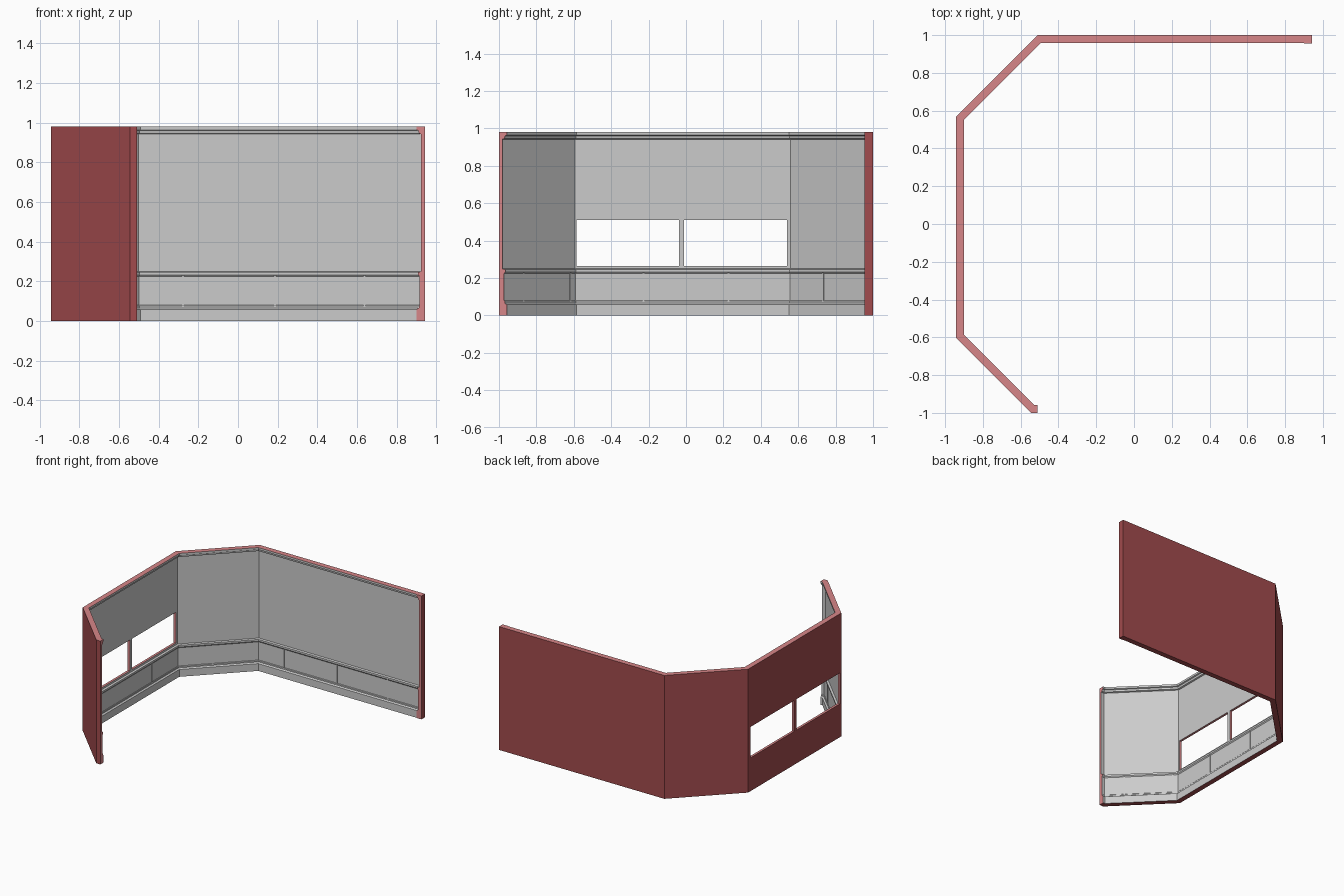
import bpy, bmesh
from mathutils import Vector, Matrix

if "Cube" in bpy.data.objects:
    bpy.data.objects.remove(bpy.data.objects["Cube"])

# Outer footprint of the wall, and (depth, height) of its moulded inner face
PATH = [Vector(p) for p in [(0.943, 0.955), (0.943, 1.0), (-0.51, 1.0), (-0.943, 0.567),
                            (-0.943, -0.602), (-0.545, -1.0), (-0.51, -1.0)]]
PROFILE = [(0, 0), (.042, 0), (.042, .058), (.031, .066), (.031, .076), (.028, .08),
           (.028, .224), (.031, .228), (.034, .232), (.034, .246), (.019, .250),
           (.019, .942), (.030, .946), (.033, .960), (.042, .964), (.042, .98), (0, .98)]


def material(name, col):
    m = bpy.data.materials.new(name)
    m.diffuse_color = (*col, 1)
    m.use_nodes = True
    m.node_tree.nodes["Principled BSDF"].inputs["Base Color"].default_value = m.diffuse_color
    return m


RED = material("outer_red", (0.36, 0.07, 0.075))
PALE = material("edge_red", (0.68, 0.24, 0.25))


def make_object(bm, name, mats=()):
    me = bpy.data.meshes.new(name)
    bm.to_mesh(me)
    bm.free()
    for m in mats:
        me.materials.append(m)
    ob = bpy.data.objects.new(name, me)
    bpy.context.collection.objects.link(ob)
    return ob


def direction(i):
    return (PATH[i + 1] - PATH[i]).normalized()


def inward(d):
    return Vector((-d.y, d.x))


def mitre(i):
    a = inward(direction(max(i - 1, 0)))
    b = inward(direction(min(i, len(PATH) - 2)))
    m = a + b
    return m * (2 / m.length_squared)


# Wall: mitred sweep of the profile, closed at both ends
bm = bmesh.new()
rings = []
for i, p in enumerate(PATH):
    m = mitre(i)
    rings.append([bm.verts.new((*(p + m * d), z)) for d, z in PROFILE])
n = len(PROFILE)
for a, b in zip(rings, rings[1:]):
    for k in range(n):
        f = bm.faces.new((a[k], b[k], b[(k + 1) % n], a[(k + 1) % n]))
        f.material_index = {0: 1, n - 1: 1, n - 2: 2}.get(k, 0)
for cap in (rings[0], rings[-1]):
    bm.faces.new(cap).material_index = 2
bmesh.ops.recalc_face_normals(bm, faces=bm.faces[:])
wall = make_object(bm, "panelled_wall", (None, RED, PALE))

# Two window openings, leaving a slim mullion between them
bm = bmesh.new()
for y0, y1 in ((-0.585, -0.037), (-0.010, 0.540)):
    mat = Matrix.LocRotScale(Vector((-0.92, (y0 + y1) / 2, 0.3875)), None,
                             Vector((0.2, y1 - y0, 0.245)))
    bmesh.ops.create_cube(bm, size=1, matrix=mat)
for f in bm.faces:
    f.material_index = 2
cutter = make_object(bm, "window_cutter", (None, RED, PALE))
cutter.hide_render = True
mod = wall.modifiers.new("windows", "BOOLEAN")
mod.operation = "DIFFERENCE"
mod.solver = "EXACT"
mod.object = cutter
bpy.context.view_layer.objects.active = wall
bpy.ops.object.modifier_apply(modifier=mod.name)
bpy.data.objects.remove(cutter)


# Upright strips between the low wainscot panels: (path segment, fraction along it)
def panel_strip(seg, t):
    d = direction(seg)
    nrm = inward(d)
    c = PATH[seg].lerp(PATH[seg + 1], t) + nrm * 0.0285
    rot = Matrix(((d.x, nrm.x, 0), (d.y, nrm.y, 0), (0, 0, 1))).to_4x4()
    bm = bmesh.new()
    bmesh.ops.create_cube(bm, size=1, matrix=Matrix.Translation((c.x, c.y, 0.152))
                          @ rot @ Matrix.Diagonal((0.010, 0.005, 0.152, 1)))
    make_object(bm, "panel_strip")


for seg, t in ((1, .21), (1, .52), (1, .84), (2, .57), (3, .29), (3, .68), (4, .09), (4, .72)):
    panel_strip(seg, t)
